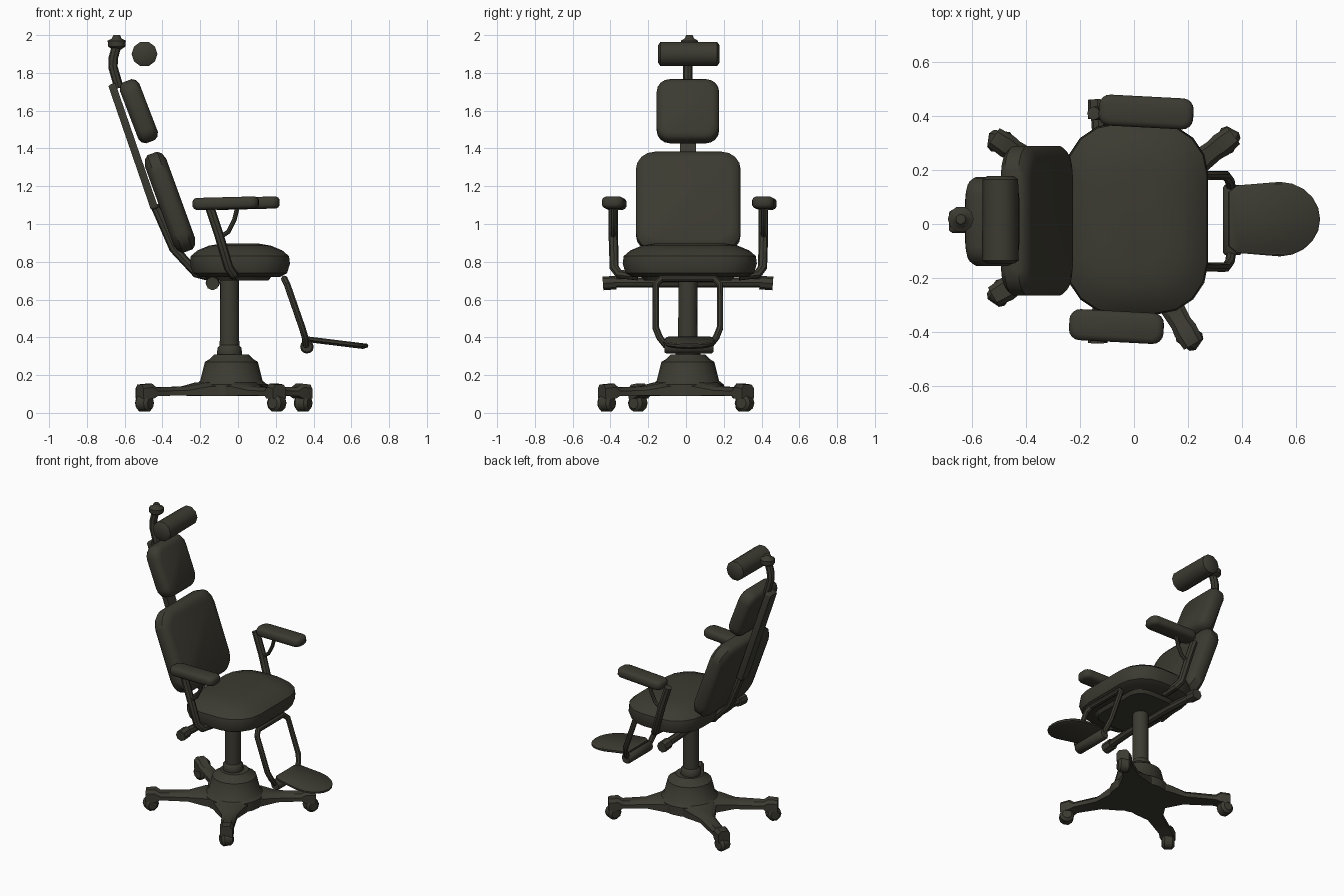
import bpy, bmesh, math
from mathutils import Vector

old = bpy.data.objects.get("Cube")
if old:
    bpy.data.objects.remove(old, do_unlink=True)

mat = bpy.data.materials.new("dark olive")
mat.use_nodes = True
OLIVE = (0.045, 0.043, 0.031, 1)
mat.diffuse_color = OLIVE
mat.node_tree.nodes["Principled BSDF"].inputs["Base Color"].default_value = OLIVE
CY = 0.01  # centre line of the chair in y
PX = -0.045  # centre of the pedestal in x


def add(name, mesh, loc=(0, 0, 0), rot=(0, 0, 0), angle=40):
    ob = bpy.data.objects.new(name, mesh)
    bpy.context.collection.objects.link(ob)
    ob.location = loc
    ob.rotation_euler = [math.radians(a) for a in rot]
    mesh.materials.clear()
    mesh.materials.append(mat)
    bpy.ops.object.select_all(action='DESELECT')
    ob.select_set(True)
    bpy.context.view_layer.objects.active = ob
    bpy.ops.object.shade_smooth_by_angle(angle=math.radians(angle))
    return ob


def loft(name, rings, **kw):
    """Skin a stack of point rings and cap both ends."""
    bm = bmesh.new()
    rows = [[bm.verts.new(p) for p in ring] for ring in rings]
    n = len(rows[0])
    for a, b in zip(rows, rows[1:]):
        for i in range(n):
            j = (i + 1) % n
            bm.faces.new((a[i], a[j], b[j], b[i]))
    bm.faces.new(rows[0][::-1])
    bm.faces.new(rows[-1])
    bmesh.ops.recalc_face_normals(bm, faces=bm.faces)
    mesh = bpy.data.meshes.new(name)
    bm.to_mesh(mesh)
    bm.free()
    return add(name, mesh, **kw)


def rounded_rect(w, d, r, z, steps=4):
    r = min(r, w / 2 - 0.001, d / 2 - 0.001)
    pts = []
    for k, (sx, sy) in enumerate([(1, 1), (-1, 1), (-1, -1), (1, -1)]):
        for s in range(steps + 1):
            a = math.radians(90 * (k + s / steps))
            pts.append((sx * (w / 2 - r) + r * math.cos(a),
                        sy * (d / 2 - r) + r * math.sin(a), z))
    return pts


def pad(name, w, d, corner, profile, **kw):
    """Cushion: profile holds (height, inset) pairs from back to front."""
    loft(name, [rounded_rect(w - 2 * i, d - 2 * i, max(corner - i * 0.5, 0.01), z)
                for z, i in profile], **kw)


def soft(t, edge):
    """Symmetric rounded cushion profile of thickness t."""
    h = t / 2
    half = [(h * 0.45, 0), (h * 0.8, edge * 0.35), (h, edge)]
    return [(-z, i) for z, i in reversed(half)] + half


def turned(name, profile, sides=16, **kw):
    loft(name, [[(r * math.cos(math.tau * k / sides), r * math.sin(math.tau * k / sides), z)
                 for k in range(sides)] for r, z in profile], **kw)


def tube(name, pts, r, closed=False, smooth=True):
    cu = bpy.data.curves.new(name, 'CURVE')
    cu.dimensions = '3D'
    cu.bevel_depth = r
    cu.bevel_resolution = 2
    cu.use_fill_caps = True
    sp = cu.splines.new('POLY')
    sp.points.add(len(pts) - 1)
    for p, co in zip(sp.points, pts):
        p.co = (*co, 1)
    sp.use_cyclic_u = closed
    tmp = bpy.data.objects.new(name + " path", cu)
    bpy.context.collection.objects.link(tmp)
    mesh = bpy.data.meshes.new_from_object(tmp)
    bpy.data.objects.remove(tmp, do_unlink=True)
    add(name, mesh)


# Cushions
pad("seat", 0.53, 0.71, 0.19,
    [(0.72, 0.05), (0.74, 0.015), (0.79, 0), (0.83, 0.005), (0.86, 0.04),
     (0.885, 0.1), (0.897, 0.17)], loc=(0.01, 0.02, 0))
pad("seat_plate", 0.36, 0.5, 0.1, [(0.7, 0.02), (0.725, 0)], loc=(0, CY, 0))
pad("lower_back_pad", 0.55, 0.555, 0.1, soft(0.12, 0.05),
    loc=(-0.36, 0.012, 1.115), rot=(0, 70, 0))
pad("upper_back_pad", 0.345, 0.33, 0.07, soft(0.11, 0.035),
    loc=(-0.525, 0.01, 1.597), rot=(0, 69, 0))
turned("headrest", [(0.05, -0.162), (0.066, -0.15), (0.068, 0.15), (0.05, 0.162)], sides=10,
       loc=(-0.495, 0.015, 1.9), rot=(90, 0, 0))

# Back support and headrest stalk
pad("back_spine", 0.7, 0.085, 0.015, [(-0.02, 0.006), (-0.01, 0), (0.02, 0)],
    loc=(-0.555, CY, 1.41), rot=(0, 71, 0))
tube("back_bracket", [(-0.44, CY, 1.1), (-0.34, CY, 0.87), (-0.22, CY, 0.74), (-0.1, CY, 0.71)], 0.025)
tube("headrest_stalk", [(-0.63, CY, 1.72), (-0.662, CY, 1.83), (-0.66, CY, 1.88), (-0.638, CY, 1.96)], 0.025)
turned("stalk_knob", [(0.025, 1.925), (0.046, 1.94), (0.048, 1.97), (0.025, 1.983), (0.018, 2.0)],
       sides=10, loc=(-0.642, 0.018, 0))

# Armrests with posts and braces
for side, cx, cy, px in (("left", 0.045, 0.415, 0.41), ("right", -0.065, -0.38, -0.385)):
    s = 1 if side == "left" else -1
    pad(side + "_armrest", 0.35, 0.115, 0.04, soft(0.064, 0.02), loc=(cx, cy, 1.11), rot=(0, -1.5, -3))
    tube(side + "_arm_post", [(-0.15, px, 1.09), (-0.1, px, 0.94), (-0.05, px - s * 0.005, 0.77),
                              (-0.025, px - s * 0.03, 0.735), (-0.02, px - s * 0.13, 0.725)], 0.025)
    tube(side + "_arm_brace", [(-0.005, px, 1.08), (-0.02, px, 1.02), (-0.05, px, 0.96), (-0.1, px, 0.925)], 0.012)
    tube(side + "_lever_grip", [(-0.135, s * 0.38 + CY, 0.69), (-0.135, s * 0.45 + CY, 0.685)], 0.036)
tube("cross_bar", [(-0.135, -0.4, 0.69), (-0.12, -0.2, 0.69), (-0.12, 0.2, 0.69), (-0.135, 0.42, 0.69)], 0.026)

# Pedestal
turned("column", [(0.052, 0.3), (0.05, 0.72)], loc=(PX, CY, 0))
turned("collar", [(0.06, 0.29), (0.066, 0.31), (0.064, 0.345), (0.05, 0.36)], loc=(PX, CY, 0))
turned("hub", [(0.19, 0.09), (0.19, 0.15), (0.165, 0.17), (0.14, 0.27), (0.115, 0.285), (0.09, 0.31)],
       sides=20, loc=(PX + 0.01, CY, 0))

# Four splayed legs, each with a caster
hub = Vector((PX, CY, 0))
for n, (fx, fy) in enumerate([(0.345, 0.31), (-0.495, 0.305), (-0.495, -0.255), (0.205, -0.42)], 1):
    d = Vector((fx, fy, 0)) - hub
    length, yaw = d.length, math.degrees(math.atan2(d.y, d.x))
    sections = [(0.05, 0.15, 0.09, 0.16), (0.18, 0.1, 0.09, 0.16), (0.28, 0.05, 0.092, 0.14),
                (length - 0.06, 0.04, 0.09, 0.135), (length - 0.03, 0.045, 0.075, 0.155),
                (length + 0.03, 0.04, 0.075, 0.15)]
    loft(f"leg_{n}", [[(x, -w, lo), (x, -w, hi - 0.02), (x, -w * 0.6, hi), (x, w * 0.6, hi),
                       (x, w, hi - 0.02), (x, w, lo)] for x, w, lo, hi in sections],
         loc=hub, rot=(0, 0, yaw))
    turned(f"caster_{n}", [(0.03, -0.04), (0.046, -0.025), (0.046, 0.025), (0.03, 0.04)], sides=10,
           loc=(fx, fy, 0.052), rot=(90, 0, yaw + 25))

# Footrest
loop = []
for s in (-1, 1):
    half = [(0.36, 0.12, 0.36), (0.355, 0.15, 0.4), (0.34, 0.17, 0.45), (0.26, 0.17, 0.68), (0.245, 0.14, 0.71)]
    pts = [(x, CY + s * y, z) for x, y, z in half]
    loop += pts if s < 0 else pts[::-1]
tube("footrest_frame", loop, 0.018, closed=True)
turned("footrest_roll", [(0.028, -0.13), (0.036, -0.12), (0.036, 0.12), (0.028, 0.13)], sides=12,
       loc=(0.365, 0.015, 0.35), rot=(90, 0, 0))
outline = [(-0.17, -0.1), (-0.14, -0.125), (0.02, -0.138)]
outline += [(0.02 + 0.15 * math.cos(a), 0.138 * math.sin(a))
            for a in (math.pi * (k / 10 - 0.5) for k in range(1, 10))]
outline += [(0.02, 0.138), (-0.14, 0.125), (-0.17, 0.1)]
loft("footplate", [[(x * f, y * f, z) for x, y in outline]
                   for z, f in ((-0.016, 0.85), (-0.004, 1), (0.008, 1), (0.014, 0.95))],
     loc=(0.52, 0.018, 0.372), rot=(0, 7, 0))
